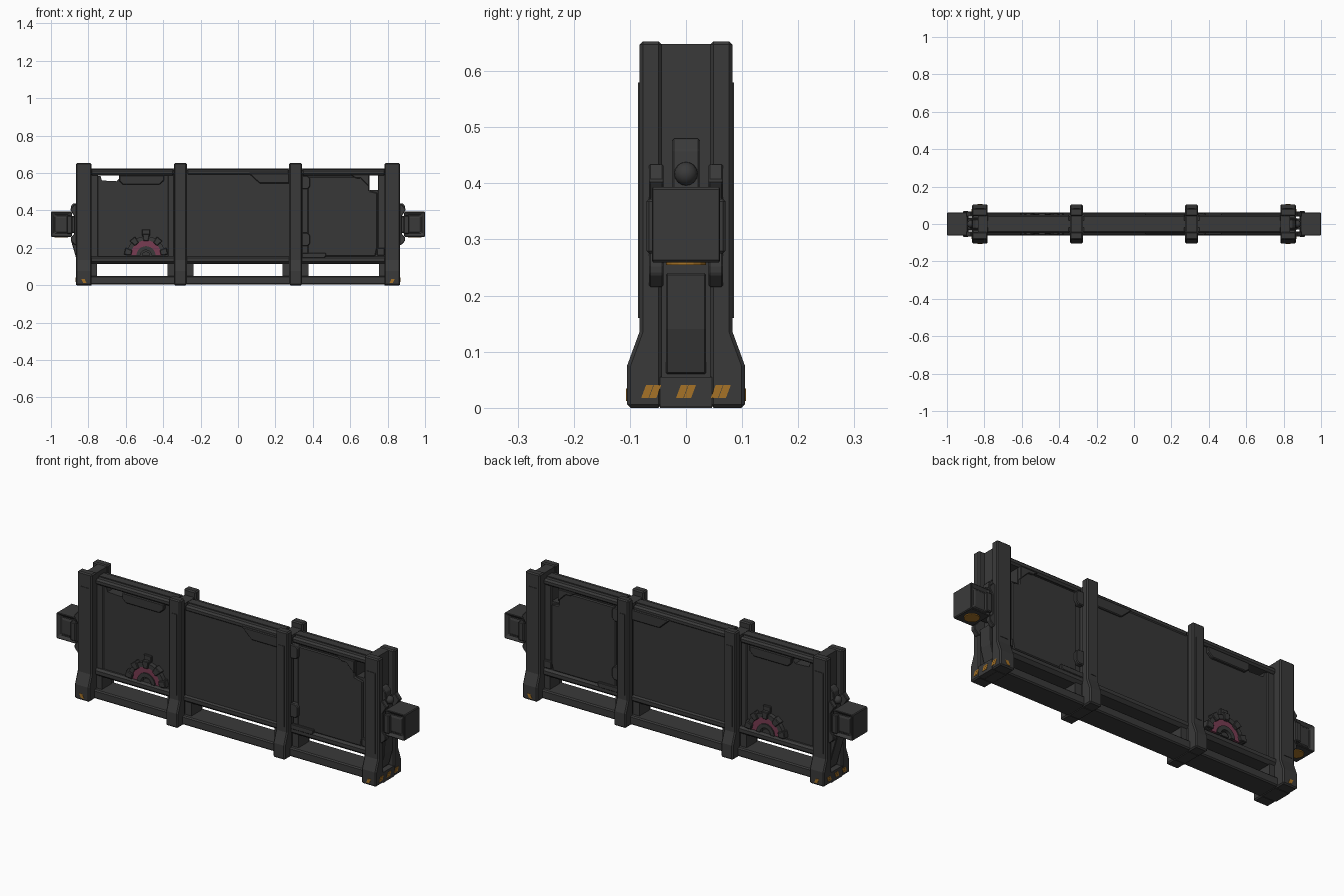
import bpy, bmesh, math
from mathutils import Vector

if "Cube" in bpy.data.objects:
    bpy.data.objects.remove(bpy.data.objects["Cube"])


def material(name, rgb):
    m = bpy.data.materials.new(name)
    m.diffuse_color = (*rgb, 1)
    m.use_nodes = True
    m.node_tree.nodes["Principled BSDF"].inputs["Base Color"].default_value = m.diffuse_color
    return m


FRAME = material("dark grey frame", (0.042, 0.042, 0.042))
PANEL = material("dark grey panel", (0.038, 0.038, 0.038))
PINK = material("dull pink", (0.19, 0.045, 0.085))
ORANGE = material("hazard orange", (0.38, 0.17, 0.02))


def finish(name, bm, mat, bevel=0.0):
    bmesh.ops.recalc_face_normals(bm, faces=bm.faces)
    me = bpy.data.meshes.new(name)
    bm.to_mesh(me)
    bm.free()
    me.materials.append(mat)
    ob = bpy.data.objects.new(name, me)
    bpy.context.collection.objects.link(ob)
    if bevel:
        b = ob.modifiers.new("bevel", 'BEVEL')
        b.width, b.segments, b.limit_method = bevel, 1, 'ANGLE'
    return ob


def prism(name, pts, axis, lo, hi, mat, bevel=0.0):
    """Extrude a 2D profile along axis (x: pts are y,z; y: pts are x,z; z: pts are x,y)."""
    bm = bmesh.new()

    def place(a, b, c):
        return {'x': (c, a, b), 'y': (a, c, b), 'z': (a, b, c)}[axis]
    base = bm.faces.new([bm.verts.new(place(a, b, lo)) for a, b in pts])
    top = bmesh.ops.extrude_face_region(bm, geom=[base])['geom']
    move = Vector(place(0, 0, hi - lo))
    bmesh.ops.translate(bm, vec=move, verts=[v for v in top if isinstance(v, bmesh.types.BMVert)])
    return finish(name, bm, mat, bevel)


def box(name, x, y, z, mat=FRAME, bevel=0.0):
    return prism(name, [(x[0], y[0]), (x[1], y[0]), (x[1], y[1]), (x[0], y[1])],
                 'z', z[0], z[1], mat, bevel)


def both(name, pts, y0, y1, mat, bevel=0.0):
    """XZ profile placed on the front and on the back."""
    for s, tag in ((-1, "front"), (1, "back")):
        prism(f"{name}_{tag}", pts, 'y', s * y0, s * y1, mat, bevel)


def arc(cx, cz, r, a0, a1, n):
    return [(cx + r * math.cos(math.radians(a0 + (a1 - a0) * i / n)),
             cz + r * math.sin(math.radians(a0 + (a1 - a0) * i / n))) for i in range(n + 1)]


def rect(x0, x1, z0, z1):
    return [(x0, z0), (x1, z0), (x1, z1), (x0, z1)]


# posts: front and back pillar with flared feet, joined by a recessed core
for side in (-1, 1):
    for kind, a, b in (("end", 0.782, 0.866), ("middle", 0.274, 0.342)):
        x0, x1 = sorted((side * a, side * b))
        for s in (-1, 1):
            prof = [(0.043, 0), (0.105, 0), (0.105, 0.075), (0.083, 0.135), (0.083, 0.653), (0.043, 0.653)]
            prism(f"{kind}_post", [(s * y, z) for y, z in prof], 'x', x0, x1, FRAME, 0.006)
            # raised strip along the pillar front
            strip = sorted((s * 0.080, s * 0.0855))
            box(f"{kind}_post_strip", (x0 + 0.018, x1 - 0.018), strip, (0.16, 0.58))
        if kind == "end":
            c0, c1 = sorted((side * 0.784, side * 0.835))
            box("end_post_core", (c0, c1), (-0.046, 0.046), (0, 0.648))
            box("end_post_sill", (x0, x1), (-0.046, 0.046), (0.001, 0.055), FRAME)
        else:
            box("middle_post_core", (x0 + 0.006, x1 - 0.006), (-0.046, 0.046), (0, 0.622))

# long rails
box("bottom_rail", (-0.80, 0.80), (-0.062, 0.062), (0.004, 0.050), FRAME, 0.006)
for n, (a, b) in enumerate(((-0.79, -0.34), (-0.275, 0.275), (0.34, 0.79))):
    box(f"top_rail_{n}", (a, b), (-0.048, 0.048), (0.588, 0.620), FRAME, 0.009)
    box(f"top_rail_strip_{n}", (a, b), (-0.020, 0.020), (0.612, 0.625))
    prism(f"panel_beam_{n}", [(-0.036, 0.114), (0.036, 0.114), (0.052, 0.128), (0.052, 0.146), (0.040, 0.155),
                              (-0.040, 0.155), (-0.052, 0.146), (-0.052, 0.128)], 'x', a, b, FRAME)
    # spacer blocks between the two lower rails, against the posts
    for x in (a, b - 0.036):
        box("rail_spacer", (x, x + 0.036), (-0.040, 0.040), (0.045, 0.12))
for side in (-1, 1):
    x0, x1 = sorted((side * 0.748, side * 0.79))
    box("side_frame", (x0, x1), (-0.036, 0.036), (0.12, 0.60), FRAME, 0.004)
for x in (-0.375, 0.34):
    box("inner_frame", (x, x + 0.035), (-0.036, 0.036), (0.12, 0.60), FRAME, 0.004)

# left panel, with its cut upper corner
prism("left_panel", [(-0.76, 0.13), (-0.35, 0.13), (-0.35, 0.60), (-0.635, 0.60), (-0.635, 0.572),
                     (-0.648, 0.556), (-0.728, 0.560), (-0.735, 0.585), (-0.76, 0.585)],
      'y', -0.030, 0.030, PANEL)
both("left_panel_lip", [(-0.635, 0.588), (-0.635, 0.556), (-0.615, 0.538), (-0.42, 0.538),
                        (-0.395, 0.560), (-0.395, 0.588)], 0.028, 0.046, PANEL, 0.004)

# middle panel
box("middle_panel", (-0.275, 0.275), (-0.043, 0.043), (0.13, 0.60), PANEL)
both("middle_panel_lip", [(0.055, 0.600), (0.115, 0.545), (0.275, 0.545), (0.275, 0.600)],
     0.042, 0.055, PANEL, 0.004)

# right panel, with its open upper corner
prism("right_panel", [(0.345, 0.13), (0.76, 0.13), (0.76, 0.508), (0.704, 0.508), (0.704, 0.60), (0.345, 0.60)],
      'y', -0.032, 0.032, PANEL)
both("right_panel_face", [(0.372, 0.155), (0.735, 0.155), (0.745, 0.20), (0.745, 0.495), (0.702, 0.505), (0.702, 0.535),
                          (0.660, 0.580), (0.372, 0.580)], 0.031, 0.044, PANEL, 0.005)
both("right_panel_corner", [(0.60, 0.592), (0.63, 0.572), (0.655, 0.572), (0.702, 0.525), (0.702, 0.592)],
     0.030, 0.052, FRAME, 0.003)
both("right_panel_ledge", [(0.342, 0.145), (0.46, 0.145), (0.47, 0.155), (0.47, 0.172), (0.342, 0.172)],
     0.040, 0.056, FRAME, 0.003)
for z in (0.245, 0.550):
    both("panel_hinge", [(0.340, z - 0.036), (0.372, z - 0.036), (0.385, z - 0.022), (0.385, z + 0.022),
                         (0.372, z + 0.036), (0.340, z + 0.036)], 0.030, 0.060, FRAME, 0.004)
both("right_panel_clip", rect(0.742, 0.784, 0.16, 0.20), 0.030, 0.048, FRAME, 0.003)

# half-round valve wheel low on the left panel
cx, cz = -0.492, 0.158


def half_ring(name, r0, r1, y0, y1, mat):
    both(name, arc(cx, cz, r1, 0, 180, 16) + arc(cx, cz, r0, 180, 0, 16), y0, y1, mat)


half_ring("wheel_housing", 0.082, 0.104, 0.028, 0.052, FRAME)
half_ring("wheel_pink_ring", 0.050, 0.083, 0.028, 0.047, PINK)
half_ring("wheel_inner_ring", 0.030, 0.051, 0.028, 0.053, FRAME)
both("wheel_hub", arc(cx, cz, 0.022, 0, 180, 10), 0.028, 0.045, FRAME)
for ang in (12, 51, 90, 129, 168):
    t = math.radians(ang)
    u, v = Vector((math.cos(t), math.sin(t))), Vector((-math.sin(t), math.cos(t)))
    c = Vector((cx, cz))
    quad = [c + u * r + v * w for r, w in ((0.078, -0.013), (0.116, -0.019), (0.116, 0.019), (0.078, 0.013))]
    both("wheel_lug", [tuple(p) for p in quad], 0.028, 0.060, FRAME, 0.003)
both("wheel_latch", rect(cx - 0.022, cx + 0.022, 0.265, 0.298), 0.028, 0.042, FRAME, 0.003)

# end connectors
for side in (-1, 1):
    def X(pts):
        return [(side * x, z) for x, z in pts]
    # coupling block with a recessed square on its front and back
    bm = bmesh.new()
    bmesh.ops.create_cube(bm, size=1)
    for v in bm.verts:
        v.co = Vector((side * 0.944 + v.co.x * 0.112, v.co.y * 0.126, 0.326 + v.co.z * 0.134))
    bm.normal_update()
    for f in [f for f in bm.faces if abs(f.normal.y) > 0.9]:
        d = f.normal.copy()
        bmesh.ops.inset_region(bm, faces=[f], thickness=0.028)
        bmesh.ops.translate(bm, vec=d * -0.016, verts=f.verts)
        bmesh.ops.inset_region(bm, faces=[f], thickness=0.012)
        bmesh.ops.translate(bm, vec=d * 0.008, verts=f.verts)
    finish("coupling_block", bm, FRAME, 0.004)
    box("coupling_collar", sorted((side * 0.885, side * 0.915)), (-0.070, 0.070), (0.275, 0.372), FRAME, 0.004)
    # neck, pivot ball and bracket cheeks
    box("coupling_neck", sorted((side * 0.83, side * 0.90)), (-0.030, 0.030), (0.28, 0.37), FRAME, 0.004)
    bm = bmesh.new()
    bmesh.ops.create_uvsphere(bm, u_segments=16, v_segments=8, radius=0.021)
    bmesh.ops.translate(bm, vec=(side * 0.872, 0, 0.417), verts=bm.verts)
    for f in bm.faces:
        f.smooth = True
    finish("pivot_ball", bm, FRAME)
    prism("pivot_arm", X([(0.83, 0.37), (0.875, 0.37), (0.862, 0.46), (0.845, 0.48), (0.83, 0.48)]),
          'y', -0.024, 0.024, FRAME, 0.003)
    both("bracket_cheek", X([(0.855, 0.215), (0.872, 0.215), (0.894, 0.238), (0.894, 0.255), (0.876, 0.275),
                             (0.876, 0.370), (0.898, 0.405), (0.872, 0.436), (0.855, 0.420)]),
         0.040, 0.066, FRAME, 0.003)
    # sloped strut inside the post channel
    out = 0.893 if side < 0 else 0.868
    prism("channel_strut", X([(0.83, 0.06), (0.842, 0.06), (0.864, 0.14), (out, 0.24), (0.83, 0.24)]),
          'y', -0.036, 0.036, FRAME, 0.003)
    # orange lamp under the coupling block
    ob = prism("coupling_lamp", arc(side * 0.944, 0, 0.036, 0, 337.5, 15), 'z', 0.254, 0.261, ORANGE)
    # hazard marks on the foot: outer side, front and back
    for y in (-0.062, 0, 0.062):
        for k in (-1, 1):
            c = y + k * 0.007
            x0, x1 = sorted((side * 0.864, side * 0.8675))
            prism("side_hazard_mark", [(c - 0.011, 0.017), (c + 0.002, 0.017), (c + 0.011, 0.041), (c - 0.002, 0.041)],
                  'x', x0, x1, ORANGE)
    both("foot_hazard_mark", X([(0.810, 0.012), (0.828, 0.012), (0.838, 0.034), (0.820, 0.034)]),
         0.103, 0.1065, ORANGE)
